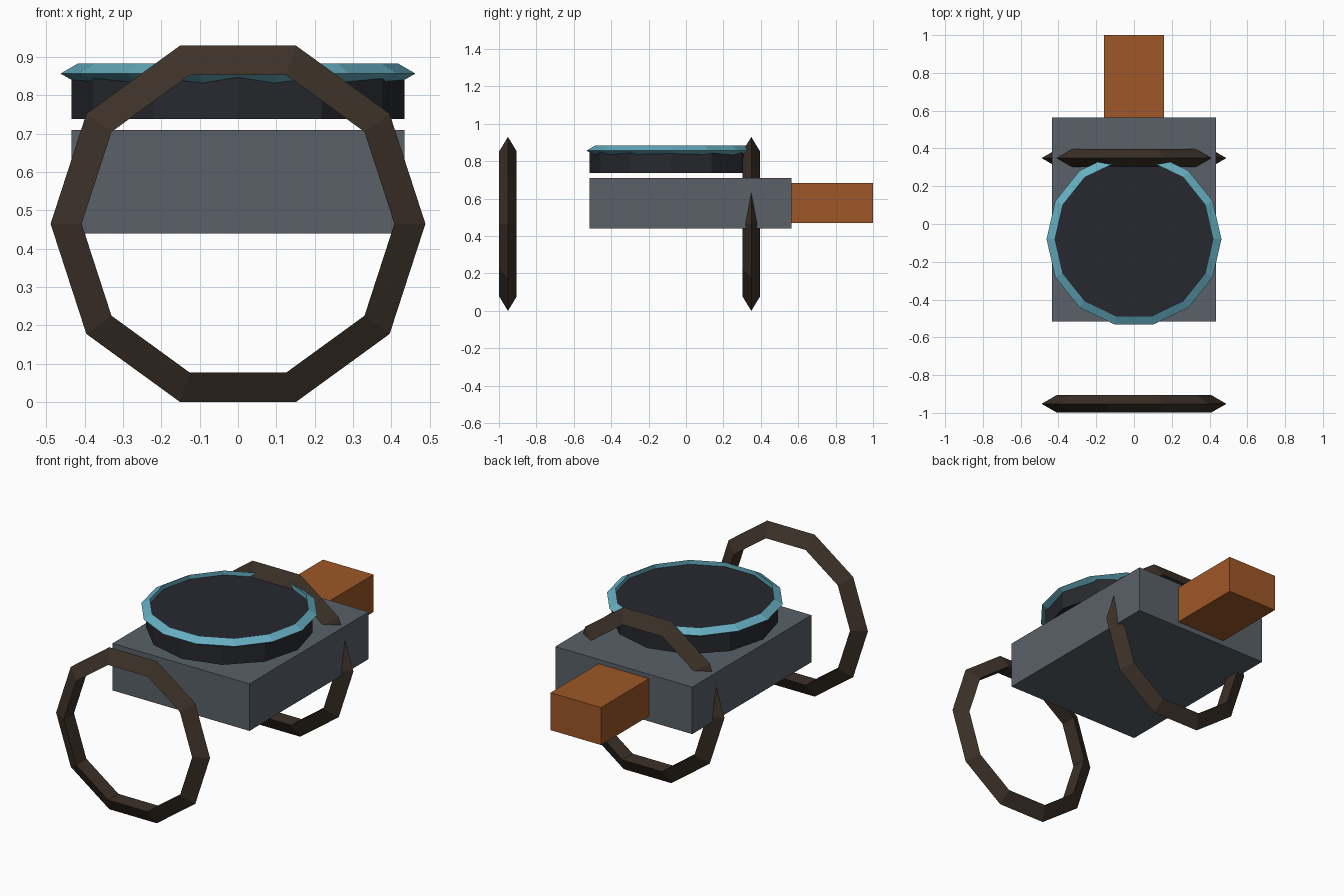
import bpy
import math

if "Cube" in bpy.data.objects:
    bpy.data.objects.remove(bpy.data.objects["Cube"])


def colour(name, rgb):
    m = bpy.data.materials.new(name)
    m.diffuse_color = (*rgb, 1)
    m.use_nodes = True
    m.node_tree.nodes["Principled BSDF"].inputs["Base Color"].default_value = m.diffuse_color
    return m


grey = colour("slate_grey", (0.10, 0.12, 0.14))
dark = colour("near_black", (0.02, 0.022, 0.028))
teal = colour("teal", (0.13, 0.42, 0.53))
brown = colour("dark_brown", (0.045, 0.031, 0.021))
orange = colour("burnt_orange", (0.34, 0.095, 0.02))


def finish(name, mat):
    ob = bpy.context.object
    ob.name = name
    ob.data.materials.append(mat)
    return ob


def box(name, lo, hi, mat):
    centre = [(a + b) / 2 for a, b in zip(lo, hi)]
    bpy.ops.mesh.primitive_cube_add(size=1, location=centre)
    ob = finish(name, mat)
    ob.scale = [b - a for a, b in zip(lo, hi)]


def ring(name, loc, major, minor, sides, mat, tilt=0):
    # low-poly hoop with a triangular section, ridge facing outward
    bpy.ops.mesh.primitive_torus_add(
        major_segments=sides, minor_segments=3, major_radius=major,
        minor_radius=minor, location=loc, rotation=(tilt, 0, 0))
    finish(name, mat)


# main body and rear block
box("body", (-0.435, -0.517, 0.44), (0.435, 0.565, 0.71), grey)
box("rear_block", (-0.16, 0.56, 0.47), (0.16, 1.0, 0.685), orange)

# raised disc with its rim
bpy.ops.mesh.primitive_cylinder_add(
    vertices=12, radius=0.435, depth=0.12, location=(0, -0.08, 0.798))
finish("disc", dark)
ring("disc_rim", (0, -0.08, 0.857), 0.433, 0.03, 14, teal)

# upright hoops, front one free and rear one through the body
for name, y in (("front_hoop", -0.952), ("rear_hoop", 0.349)):
    ring(name, (0, y, 0.465), 0.435, 0.054, 10, brown, math.pi / 2)
